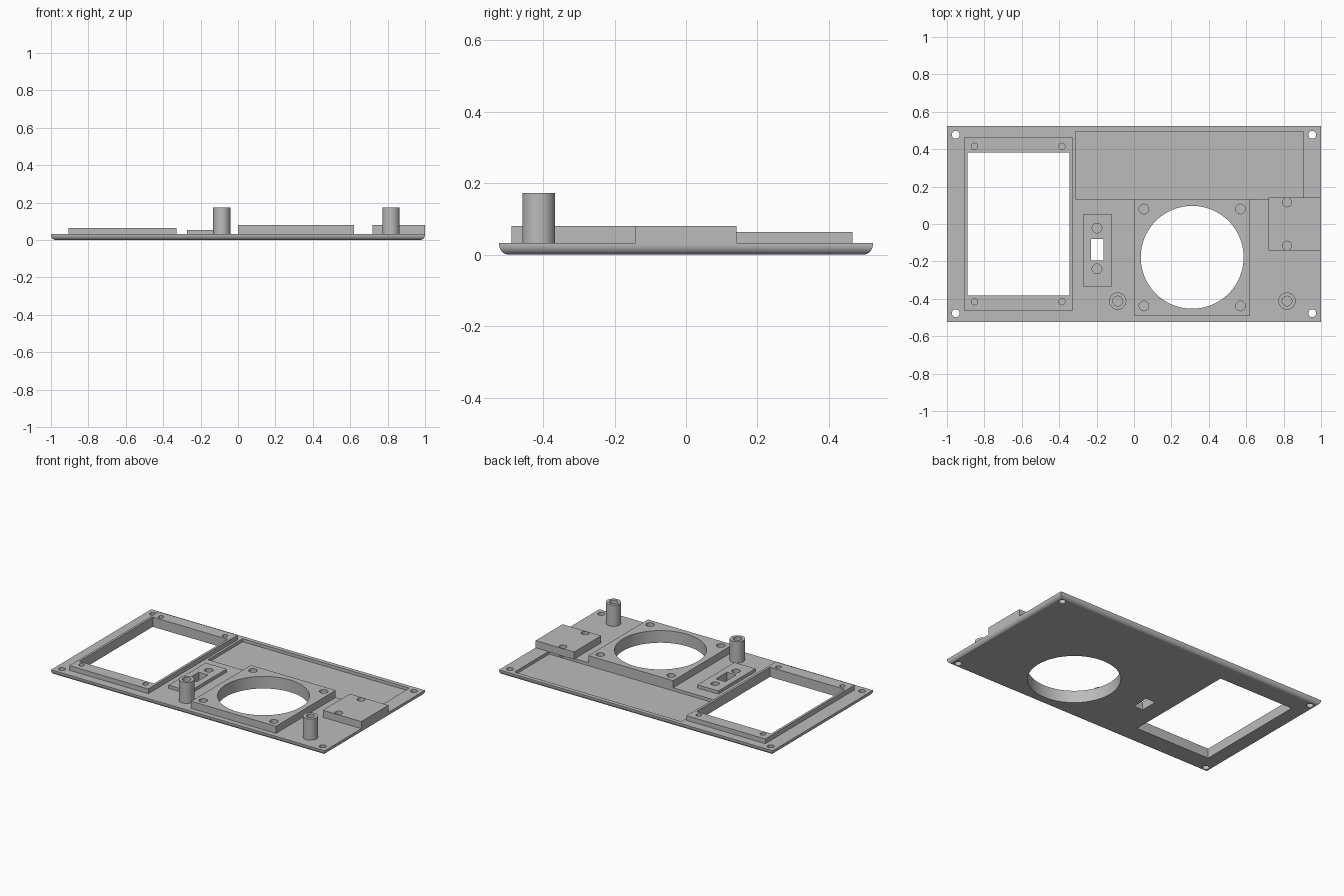
import bpy, bmesh, math
from mathutils import Matrix, Vector

old = bpy.data.objects.get("Cube")
if old:
    bpy.data.objects.remove(old, do_unlink=True)

grey = bpy.data.materials.new("panel grey")
grey.use_nodes = True
colour = (0.5, 0.5, 0.5, 1)
grey.diffuse_color = colour
grey.node_tree.nodes["Principled BSDF"].inputs["Base Color"].default_value = colour

TOP = 0.033     # upper surface of the base plate
SUNK = 0.03     # raised parts start just inside the plate
HALF_Y = 0.523


def box(bm, x0, x1, y0, y1, z0, z1):
    centre = Vector((x0 + x1, y0 + y1, z0 + z1)) / 2
    size = Matrix.Diagonal((x1 - x0, y1 - y0, z1 - z0, 1))
    bmesh.ops.create_cube(bm, size=1, matrix=Matrix.Translation(centre) @ size)


def cylinder(bm, x, y, r, z0, z1, sides=32):
    bmesh.ops.create_cone(bm, cap_ends=True, segments=sides, radius1=r, radius2=r,
                          depth=z1 - z0, matrix=Matrix.Translation((x, y, (z0 + z1) / 2)))


def make(name, bm):
    mesh = bpy.data.meshes.new(name)
    bm.to_mesh(mesh)
    bm.free()
    mesh.materials.append(grey)
    obj = bpy.data.objects.new(name, mesh)
    bpy.context.collection.objects.link(obj)
    return obj


def raised_box(name, *size):
    bm = bmesh.new()
    box(bm, *size)
    return make(name, bm)


def cut(obj, cutter):
    mod = obj.modifiers.new("cut", 'BOOLEAN')
    mod.operation = 'DIFFERENCE'
    mod.solver = 'EXACT'
    mod.object = cutter
    bpy.context.view_layer.update()
    graph = bpy.context.evaluated_depsgraph_get()
    mesh = bpy.data.meshes.new_from_object(obj.evaluated_get(graph))
    obj.modifiers.clear()
    obj.data = mesh


# Base plate with rounded lower edges
bm = bmesh.new()
box(bm, -1, 1, -HALF_Y, HALF_Y, 0, TOP)
lower = [e for e in bm.edges if all(v.co.z < 0.001 for v in e.verts)]
bmesh.ops.bevel(bm, geom=lower, offset=0.028, segments=8, profile=0.5, affect='EDGES')
base_plate = make("base_plate", bm)

# Raised parts
parts = [
    base_plate,
    raised_box("display_frame", -0.906, -0.329, -0.466, 0.466, SUNK, 0.064),
    raised_box("speaker_mount", 0, 0.62, -0.489, 0.134, SUNK, 0.08),
    raised_box("switch_mount", -0.273, -0.12, -0.334, 0.053, SUNK, 0.054),
    raised_box("connector_block", 0.718, 1, -0.141, 0.141, SUNK, 0.08),
]
POST_Y = -0.412
for name, x in (("right_post", -0.087), ("left_post", 0.818)):
    bm = bmesh.new()
    cylinder(bm, x, POST_Y, 0.046, SUNK, 0.173, 48)
    parts.append(make(name, bm))

# Shallow pocket along the back of the plate
pocket = raised_box("pocket_cutter", -0.313, 0.906, 0.134, 0.495, 0.013, 0.2)
cut(base_plate, pocket)

# Openings through the panel
bm = bmesh.new()
box(bm, -0.891, -0.345, -0.383, 0.383, -0.1, 0.3)
box(bm, -0.23, -0.163, -0.195, -0.08, -0.1, 0.3)
cylinder(bm, 0.311, -0.178, 0.275, -0.1, 0.3, 96)
for x in (-0.953, 0.953):
    for y in (-0.477, 0.477):
        cylinder(bm, x, y, 0.021, -0.1, 0.3)

# Blind screw holes
BLIND = 0.02
for x in (-0.853, -0.385):
    for y in (-0.415, 0.415):
        cylinder(bm, x, y, 0.017, BLIND, 0.3)
for x in (0.053, 0.569):
    for y in (-0.438, 0.08):
        cylinder(bm, x, y, 0.026, BLIND, 0.3)
for y in (-0.24, -0.022):
    cylinder(bm, -0.198, y, 0.026, BLIND, 0.3)
for y in (-0.116, 0.116):
    cylinder(bm, 0.818, y, 0.024, BLIND, 0.3)
for x in (-0.087, 0.818):
    cylinder(bm, x, POST_Y, 0.026, BLIND, 0.3)
holes = make("hole_cutter", bm)

for part in parts:
    cut(part, holes)
for helper in (pocket, holes):
    bpy.data.objects.remove(helper, do_unlink=True)

# Smooth round walls, keep level faces flat
bpy.ops.object.select_all(action='DESELECT')
for part in parts:
    part.select_set(True)
bpy.context.view_layer.objects.active = base_plate
bpy.ops.object.shade_smooth_by_angle(angle=math.radians(30))
for part in parts:
    for face in part.data.polygons:
        if abs(face.normal.z) > 0.999:
            face.use_smooth = False
